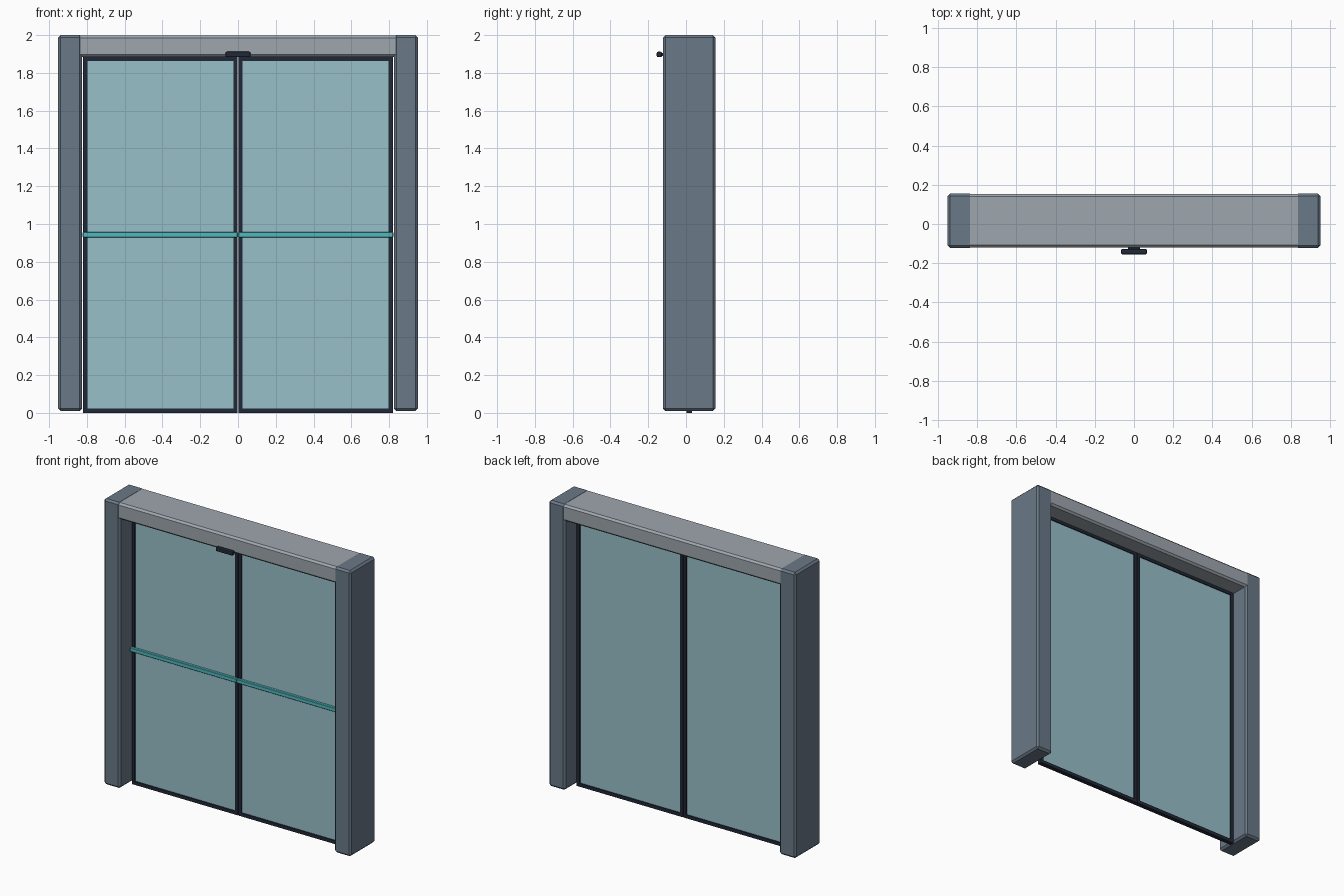
import bpy

if "Cube" in bpy.data.objects:
    bpy.data.objects.remove(bpy.data.objects["Cube"])


def material(name, srgb):
    m = bpy.data.materials.new(name)
    m.diffuse_color = (*[((c / 255 + 0.055) / 1.055) ** 2.4 for c in srgb], 1)
    m.use_nodes = True
    m.node_tree.nodes["Principled BSDF"].inputs["Base Color"].default_value = m.diffuse_color
    return m


slate = material("slate_blue", (106, 121, 135))
grey = material("light_grey", (158, 166, 174))
dark = material("dark_navy", (33, 40, 54))
glass = material("pale_blue_glass", (152, 192, 202))
teal = material("teal", (80, 184, 190))


def box(name, lo, hi, mat, bevel=0.0, segments=1):
    """Box between two corners, with an optional chamfer."""
    bpy.ops.mesh.primitive_cube_add(
        size=1, location=[(a + b) / 2 for a, b in zip(lo, hi)])
    ob = bpy.context.object
    ob.name = name
    ob.scale = [b - a for a, b in zip(lo, hi)]
    bpy.ops.object.transform_apply(location=False, rotation=False, scale=True)
    ob.data.materials.append(mat)
    if bevel:
        mod = ob.modifiers.new("chamfer", 'BEVEL')
        mod.width = bevel
        mod.segments = segments
    return ob


def side_box(name, side, x0, x1, y0, y1, z0, z1, mat, bevel=0.0):
    """Box given for the right half, placed on either side."""
    xa, xb = sorted((side * x0, side * x1))
    return box(name, (xa, y0, z0), (xb, y1, z1), mat, bevel)


# Lintel, a hair inside the posts so the post faces win at the corners
box("lintel", (-0.951, -0.121, 1.885), (0.951, 0.154, 1.999), grey, 0.013)

# Presence sensor above the doors
box("sensor", (-0.066, -0.155, 1.883), (0.066, -0.127, 1.912), dark, 0.007, 2)
box("sensor_mount", (-0.03, -0.13, 1.89), (0.03, -0.115, 1.905), dark)

for side, label in ((-1, "left"), (1, "right")):
    # Side post
    side_box(label + "_post", side, 0.825, 0.952, -0.122, 0.155, 0.01, 2.0,
             slate, 0.013)
    # Door leaf: two stiles, two rails and the pane
    y0, y1 = 0.002, 0.032
    side_box(label + "_inner_stile", side, 0.002, 0.024, y0, y1, 0, 1.884, dark)
    side_box(label + "_outer_stile", side, 0.797, 0.82, y0, y1, 0, 1.884, dark)
    side_box(label + "_bottom_rail", side, 0.024, 0.797, y0, y1, 0, 0.024, dark)
    side_box(label + "_top_rail", side, 0.024, 0.797, y0, y1, 1.864, 1.884, dark)
    side_box(label + "_pane", side, 0.024, 0.797, 0.009, 0.025, 0.024, 1.864,
             glass)
    # Push bar across the leaf
    side_box(label + "_push_bar", side, 0.001, 0.822, -0.016, 0.006, 0.929,
             0.957, teal, 0.003)
